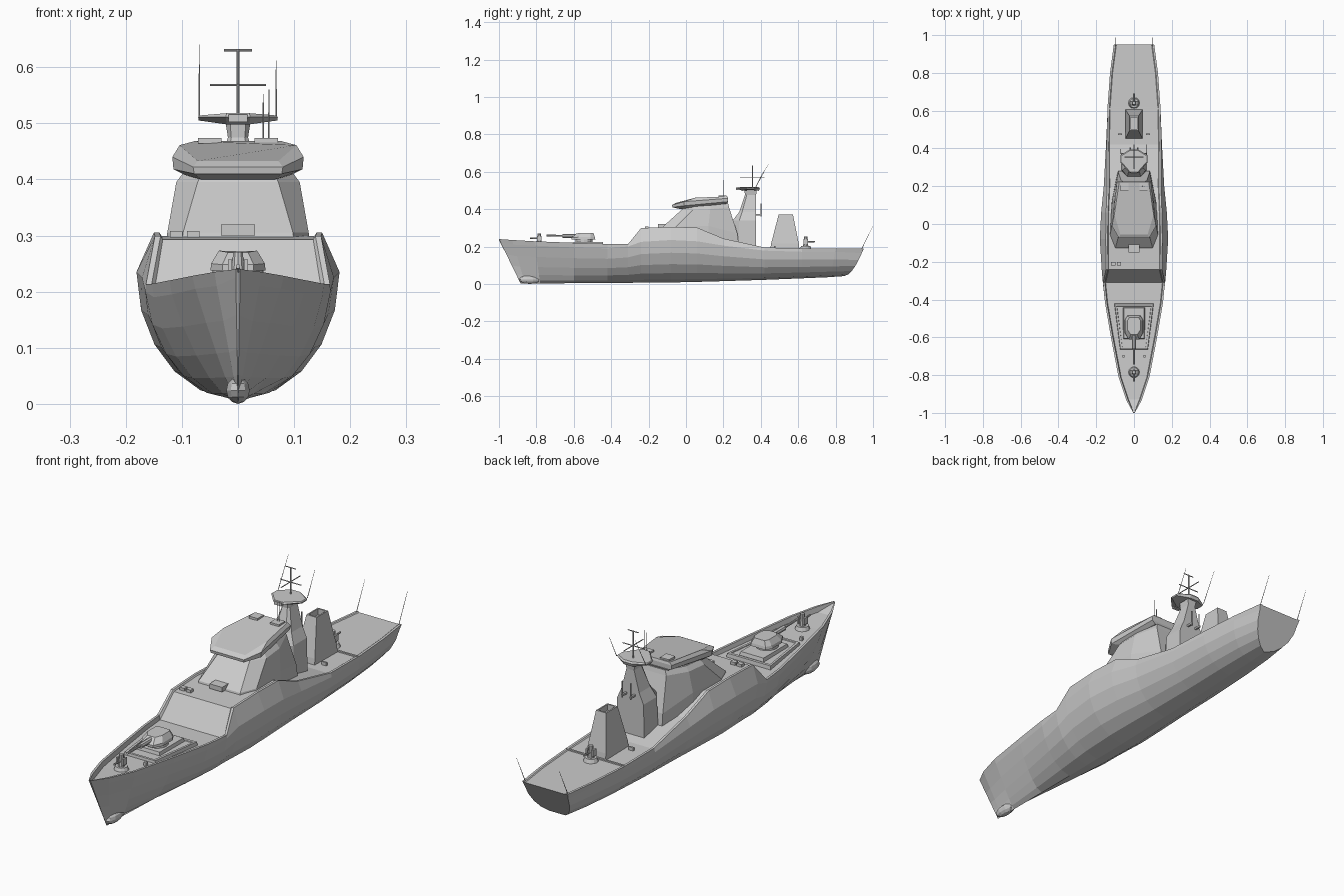
import bpy, bmesh, math
from mathutils import Vector


def mesh_object(name, bm):
    bmesh.ops.recalc_face_normals(bm, faces=bm.faces)
    me = bpy.data.meshes.new(name)
    bm.to_mesh(me)
    bm.free()
    ob = bpy.data.objects.new(name, me)
    bpy.context.collection.objects.link(ob)
    return ob


def loft(name, half_rings):
    """Skin mirrored half outlines; points on x = 0 are not doubled."""
    bm = bmesh.new()
    rings = []
    for half in half_rings:
        full = list(half) + [(-x, y, z) for x, y, z in reversed(half) if x > 1e-6]
        rings.append([bm.verts.new(p) for p in full])
    n = len(rings[0])
    for a, b in zip(rings, rings[1:]):
        for i in range(n):
            j = (i + 1) % n
            bm.faces.new((a[i], a[j], b[j], b[i]))
    bm.faces.new(rings[0])
    bm.faces.new(rings[-1])
    return mesh_object(name, bm)


def block(name, levels):
    """Tapered box from levels (half width, y front, y back, z)."""
    return loft(name, [[(w, y0, z), (w, y1, z)] for w, y0, y1, z in levels])


def box(name, x, y, z, sx, sy, sz):
    bm = bmesh.new()
    bmesh.ops.create_cube(bm, size=1)
    for v in bm.verts:
        v.co = (x + v.co.x * sx, y + v.co.y * sy, z + v.co.z * sz)
    return mesh_object(name, bm)


def rod(name, a, b, r, r2=None, sides=8):
    a, b = Vector(a), Vector(b)
    bm = bmesh.new()
    bmesh.ops.create_cone(bm, cap_ends=True, segments=sides, radius1=r,
                          radius2=r if r2 is None else r2, depth=(b - a).length)
    rot = (b - a).to_track_quat('Z', 'Y')
    for v in bm.verts:
        v.co = rot @ v.co + (a + b) / 2
    return mesh_object(name, bm)


# Hull stations: y keel, y rail, z keel, knuckle w, z, rail w, z, deck z, fullness
stations = [
    (-.885, -1.0, .003, .004, .225, .004, .24, .235, 0),
    (-.86, -.93, .003, .038, .21, .042, .235, .213, .05),
    (-.78, -.81, .003, .076, .205, .082, .228, .207, .25),
    (-.60, -.60, .004, .118, .195, .122, .220, .201, .55),
    (-.42, -.42, .005, .150, .190, .153, .214, .196, .8),
    (-.31, -.31, .006, .165, .200, .164, .213, .195, .9),
    (-.24, -.24, .007, .171, .225, .148, .299, .293, .95),
    (-.08, -.08, .008, .181, .235, .150, .305, .299, 1),
    (.06, .06, .011, .174, .228, .148, .301, .295, 1),
    (.20, .20, .015, .160, .205, .142, .243, .237, 1),
    (.42, .42, .022, .148, .178, .144, .195, .190, 1),
    (.62, .62, .030, .139, .172, .140, .190, .187, 1),
    (.76, .80, .036, .124, .172, .127, .190, .187, 1),
    (.845, .95, .042, .102, .165, .107, .190, .187, 1)]
rings = []
for yb, yt, zb, k, zk, r, zr, zd, f in stations:
    half = []
    for t in (0, .07, .22, .43, .7, 1):
        w = k * ((1 - f) * t ** 1.1 + f * math.sqrt(1 - (1 - t) ** 2))
        z = zb + (zk - zb) * t
        s = ((z - zb) / (zr - zb)) ** (.55 if yb > .5 else 1)
        half.append((w, yb + (yt - yb) * s, z))
    half += [(r, yt, zr), (max(r - .010, .001), yt, zr),
             (max(r - .014, .0008), yt, zd), (0, yt, zd)]
    rings.append(half)
loft("hull", rings)

# Bulb at the foot of the stem
bm = bmesh.new()
bmesh.ops.create_uvsphere(bm, u_segments=10, v_segments=6, radius=1)
for v in bm.verts:
    v.co = (v.co.x * .022, -.835 + v.co.y * .06, .024 + v.co.z * .024)
mesh_object("bow_bulb", bm)

# Lower superstructure and bridge
loft("superstructure", [
    [(.100, -.13, .285), (.128, -.06, .285), (.118, .12, .23), (.085, .285, .19)],
    [(.098, -.125, .305), (.126, -.055, .305), (.117, .12, .31), (.083, .275, .27)],
    [(.072, -.025, .395), (.110, .035, .395), (.105, .13, .40), (.068, .23, .41)],
    [(.065, -.015, .41), (.095, .04, .415), (.09, .13, .42), (.06, .225, .43)]])
loft("bridge", [
    [(.066, -.03, .400), (.095, .02, .408), (.070, .22, .430)],
    [(.078, -.073, .410), (.115, -.01, .418), (.088, .225, .440)],
    [(.080, -.075, .422), (.117, -.01, .440), (.090, .225, .458)],
    [(.072, -.055, .433), (.104, .05, .461), (.078, .222, .468)]])
block("bridge_front_box", [(.03, -.15, -.10, .30), (.03, -.15, -.10, .32)])
for s in (-1, 1):
    box("roof_hatch", s * .05, .195, .469, .042, .042, .010)
    box("bow_bollard", s * .055, -.70, .21, .012, .012, .018)
    box("deck_vent", s * .075, .475, .195, .022, .008, .016)
for x in (-.11, -.08):
    box("deck_locker", x, -.21, .302, .022, .02, .012)

# Mast house, tower and radar platform
loft("mast_tower", [
    [(.040, .24, .18), (.066, .28, .18), (.066, .375, .18)],
    [(.036, .25, .34), (.062, .285, .34), (.062, .375, .34)],
    [(.026, .285, .385), (.042, .300, .385), (.042, .375, .385)],
    [(.012, .315, .475), (.018, .325, .475), (.018, .375, .475)],
    [(.014, .313, .50), (.022, .325, .50), (.022, .378, .50)]])
loft("radar_platform", [
    [(.020, .30, .498), (.070, .33, .505), (.070, .36, .505), (.020, .39, .498)],
    [(.022, .27, .511), (.071, .325, .511), (.071, .365, .511), (.022, .395, .511)],
    [(.020, .275, .518), (.068, .33, .514), (.068, .36, .514), (.020, .39, .518)]])
box("radar_sensor", 0, .275, .509, .034, .014, .014)
rod("mast_pole", (0, .355, .51), (0, .355, .632), .003)
rod("yard_across", (-.05, .355, .568), (.05, .355, .568), .002)
rod("yard_lengthwise", (0, .29, .570), (0, .42, .570), .002)
rod("top_yard", (-.025, .355, .630), (.025, .355, .630), .002)
for s in (-1, 1):
    rod("yard_strut", (s * .02, .40, .36), (s * .02, .40, .43), .0025)
    box("antenna_bracket", s * .02, .387, .37, .008, .035, .008)

# Whip antennas
rod("mast_whip_left", (-.069, .37, .512), (-.069, .44, .64), .0016, .0006, 5)
rod("mast_whip_right", (.068, .37, .512), (.068, .42, .612), .0016, .0006, 5)
for x, top in ((.045, .552), (.055, .56)):
    rod("roof_whip", (x, .20, .465), (x, .20, top), .0016, .0008, 5)
for s in (-1, 1):
    rod("stern_whip", (s * .10, .94, .188), (s * .10, .999, .31), .0016, .0006, 5)

# Funnel with a recessed mouth
block("funnel", [(.046, .45, .607, .18), (.044, .455, .603, .215),
                 (.024, .495, .572, .37), (.018, .502, .565, .37),
                 (.018, .502, .565, .345)])
box("deck_break", 0, .61, .189, .27, .008, .007)

# Gun platform, breakwater panel and main gun
block("gun_platform", [(.104, -.42, -.425, .19), (.104, -.42, -.425, .191)]).hide_render = True
bpy.data.objects.remove(bpy.data.objects["gun_platform"])
loft("gun_platform", [
    [(.075, -.665, .19), (.105, -.42, .19)],
    [(.072, -.662, .214), (.102, -.423, .212)],
    [(.062, -.652, .214), (.092, -.435, .212)],
    [(.062, -.650, .211), (.090, -.437, .209)]])
block("gun_pedestal", [(.058, -.61, -.44, .205), (.054, -.605, -.445, .224)])
rod("gun_ring", (0, -.545, .22), (0, -.545, .242), .045, sides=16)
loft("gun_turret", [
    [(.028, -.612, .238), (.049, -.575, .238), (.049, -.51, .238), (.035, -.485, .238)],
    [(.028, -.612, .248), (.048, -.575, .250), (.047, -.51, .250), (.034, -.487, .250)],
    [(.018, -.585, .270), (.034, -.560, .273), (.034, -.51, .273), (.024, -.495, .271)]])
rod("gun_sleeve", (0, -.58, .257), (0, -.66, .257), .011)
rod("gun_barrel", (0, -.64, .257), (0, -.745, .259), .005)


# Close-in guns fore and aft
def small_gun(label, y, z, facing):
    rod(label + "_base", (0, y, z), (0, y, z + .016), .030, .024, 12)
    rod(label + "_pillar", (0, y, z + .014), (0, y, z + .036), .014, .012, 10)
    for s in (-1, 1):
        box(label + "_arm", s * .014, y, z + .038, .007, .024, .028)
    rod(label + "_dome", (0, y, z + .034), (0, y, z + .066), .012, .009, 10)
    rod(label + "_barrel", (0, y, z + .038), (0, y + facing * .05, z + .040), .004)


small_gun("fore_gun", -.785, .205, -1)
small_gun("aft_gun", .64, .187, 1)
